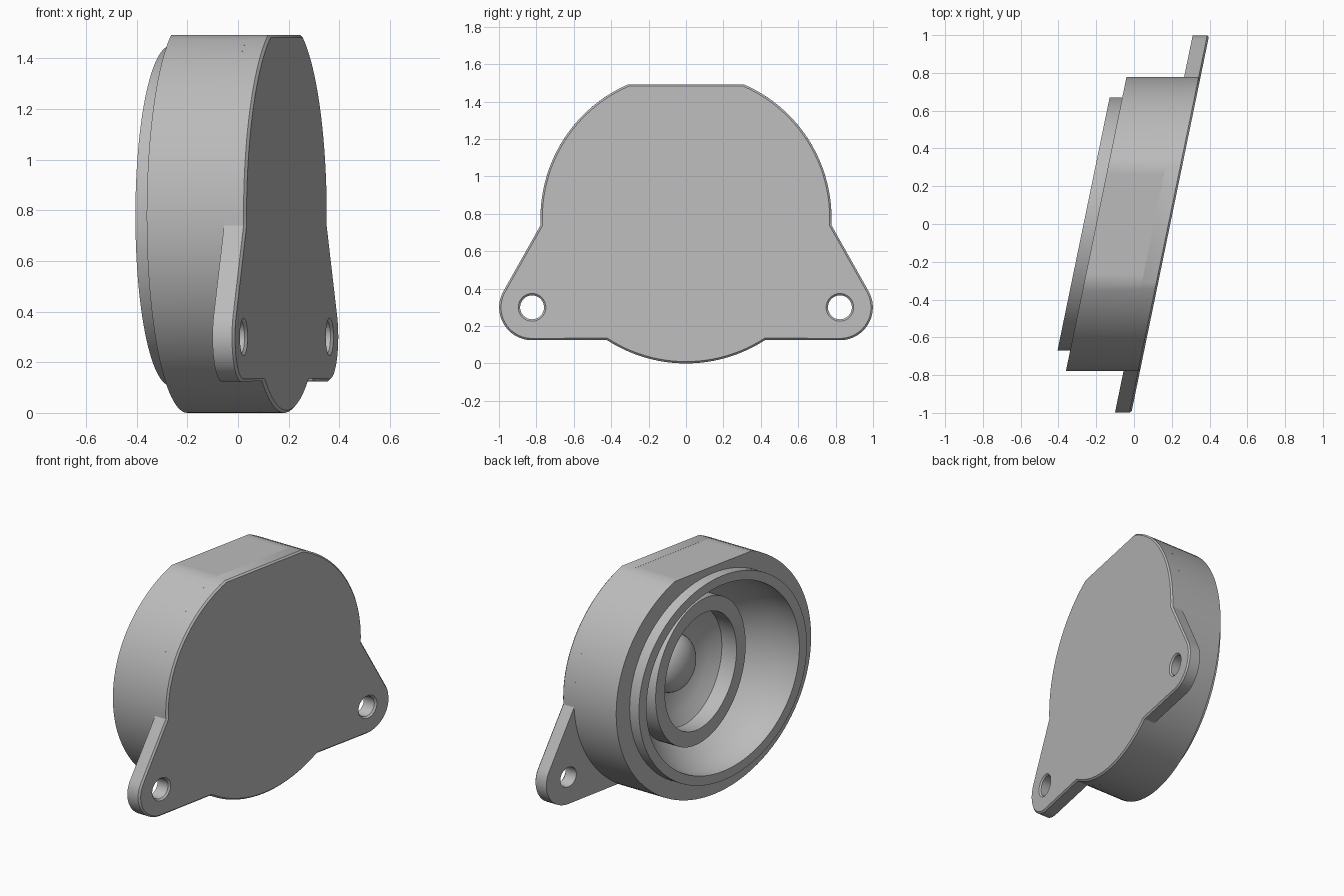
import bpy, bmesh
from math import sin, cos, radians, pi
from mathutils import Vector

cube = bpy.data.objects.get("Cube")
if cube:
    bpy.data.objects.remove(cube, do_unlink=True)

SLANT = 0.206            # sideways slant of the mounting plane, x per y
RADIUS, MID_Z, TOP_Z = 0.778, 0.778, 1.492
FRONT, FLANGE_BACK, CHAMFER = 0.192, 0.105, 0.01
SIDES = 108

grey = bpy.data.materials.new("plain_grey")
grey.use_nodes = True
grey.diffuse_color = (0.5, 0.5, 0.5, 1)
bsdf = next(n for n in grey.node_tree.nodes if n.type == 'BSDF_PRINCIPLED')
bsdf.inputs["Base Color"].default_value = grey.diffuse_color


def finish(bm, name):
    mesh = bpy.data.meshes.new(name)
    bm.to_mesh(mesh)
    bm.free()
    mesh.materials.append(grey)
    obj = bpy.data.objects.new(name, mesh)
    bpy.context.collection.objects.link(obj)
    bpy.ops.object.select_all(action='DESELECT')
    obj.select_set(True)
    bpy.context.view_layer.objects.active = obj
    bpy.ops.object.shade_smooth_by_angle(angle=radians(30))
    return obj


def arc(cy, cz, r, start, end, steps):
    """Points (y, z) along an arc, angles in degrees."""
    angles = [radians(start + (end - start) * i / steps) for i in range(steps + 1)]
    return [(cy + r * cos(a), cz + r * sin(a)) for a in angles]


def circle(cy, cz, r, n):
    return arc(cy, cz, r, 0, 360, n)[:-1]


def bridge(bm, a, b):
    n = len(a)
    for i in range(n):
        j = (i + 1) % n
        bm.faces.new((a[i], b[i], b[j], a[j]))


def turned(name, levels, cap=False):
    """Rings of (radius, x, slant), listed from front to back."""
    bm = bmesh.new()
    rings = []
    for r, x, slant in levels:
        rings.append([bm.verts.new((x + slant * y, y, min(z, TOP_Z)))
                      for y, z in circle(0, MID_Z, r, SIDES)])
    for a, b in zip(rings, rings[1:]):
        bridge(bm, a, b)
    if cap:
        bm.faces.new(rings[-1][::-1])
    return finish(bm, name)


def inset(points, d):
    """Move a counter-clockwise outline inwards by d."""
    result = []
    for i, p in enumerate(points):
        p = Vector(p)
        e1 = (p - Vector(points[i - 1])).normalized()
        e2 = (Vector(points[(i + 1) % len(points)]) - p).normalized()
        n1, n2 = Vector((-e1.y, e1.x)), Vector((-e2.y, e2.x))
        result.append(p + (n1 + n2) * d / (1 + n1.dot(n2)))
    return result


# Mounting flange: round plate with a flat top and two rounded ears
EAR_Y, EAR_Z, EAR_R, HOLE_R = 0.823, 0.3, 0.176, 0.064
half = (arc(0, MID_Z, RADIUS, -90, -57, 12)
        + arc(EAR_Y, EAR_Z, EAR_R, -90, 29, 24)
        + arc(0, MID_Z, RADIUS, -2.8, 66.67, 24))
outline = half + [(-y, z) for y, z in half[:0:-1]]

bm = bmesh.new()


def ring_at(points, x):
    return [bm.verts.new((x, y, z)) for y, z in points]


def ring_edges(ring):
    found = []
    for i, v in enumerate(ring):
        w = ring[(i + 1) % len(ring)]
        found.append(bm.edges.get((v, w)) or bm.edges.new((v, w)))
    return found


rim = [ring_at(inset(outline, CHAMFER), FRONT),
       ring_at(outline, FRONT - CHAMFER),
       ring_at(outline, FLANGE_BACK)]
stacks = [rim]
for side in (-1, 1):
    stacks.append([ring_at(circle(side * EAR_Y, EAR_Z, r, 32), x) for r, x in
                   ((HOLE_R + CHAMFER, FRONT), (HOLE_R, FRONT - CHAMFER),
                    (HOLE_R, FLANGE_BACK))])
for stack in stacks:
    for a, b in zip(stack, stack[1:]):
        bridge(bm, a, b)
front_edges = [e for s in stacks for e in ring_edges(s[0])]
back_edges = [e for s in stacks for e in ring_edges(s[-1])]
# The back stays open behind the housing wall
back_edges += ring_edges(ring_at(circle(0, MID_Z, 0.69, 72), FLANGE_BACK))
for edges, nx in ((front_edges, 1), (back_edges, -1)):
    bmesh.ops.triangle_fill(bm, edges=edges, use_beauty=True, normal=(nx, 0, 0))
bmesh.ops.recalc_face_normals(bm, faces=bm.faces)
for v in bm.verts:
    v.co.x += SLANT * v.co.y
finish(bm, "mounting_flange")

# Drum-shaped housing with a stepped lip
BACK, LIP = -0.2, -0.267
turned("housing", [(RADIUS, FLANGE_BACK, SLANT), (RADIUS, BACK, SLANT),
                   (0.67, BACK, SLANT), (0.67, LIP, SLANT), (0.61, LIP, SLANT)])

# Outer bowl, blending from the slanted lip to a square-on seat
bowl = [(0.61, LIP, SLANT)]
for i in range(1, 13):
    t = i / 12
    bowl.append((0.455 + 0.155 * cos(t * pi / 2), LIP + 0.297 * t, SLANT * (1 - t)))
turned("outer_bowl", bowl[::-1][::-1])

# Raised inner ring
turned("inner_ring", [(0.465, 0.04, 0), (0.465, -0.106, 0),
                      (0.37, -0.106, 0), (0.37, 0.0, 0)])

# Inner cone and central dome
turned("inner_cone", [(0.37, 0.0, 0), (0.3, 0.045, 0), (0.23, 0.075, 0), (0.17, 0.09, 0)])
dome = [(0.18 * cos(radians(a)), 0.1 - 0.12 * sin(radians(a)), 0) for a in range(0, 90, 8)]
turned("centre_dome", dome, cap=True)
